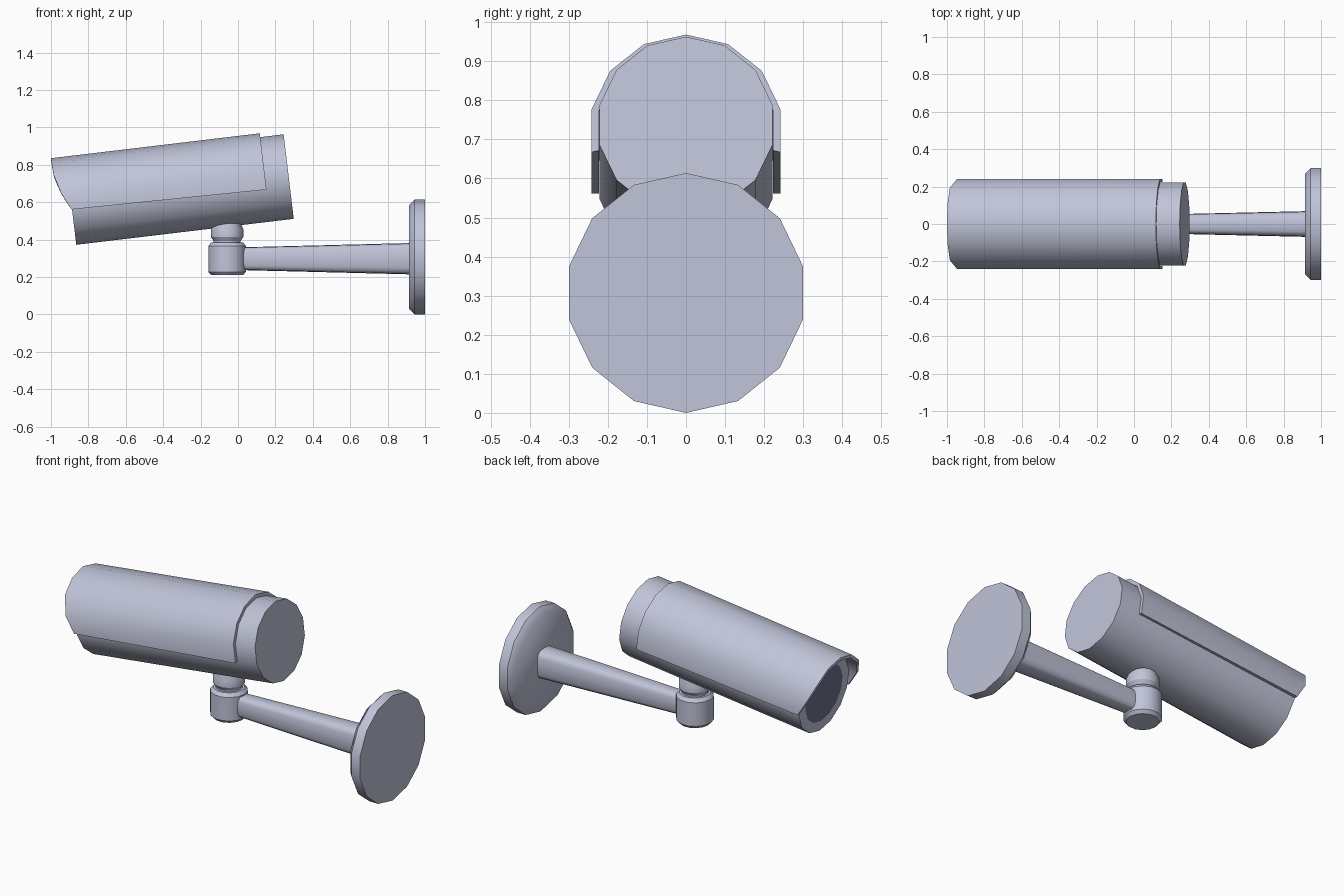
import bpy, bmesh, math
from mathutils import Vector

cube = bpy.data.objects.get("Cube")
if cube:
    bpy.data.objects.remove(cube, do_unlink=True)

SIDES = 14
STEP = 2 * math.pi / SIDES


def material(name, rgb):
    m = bpy.data.materials.new(name)
    m.use_nodes = True
    m.diffuse_color = (*rgb, 1)
    m.node_tree.nodes["Principled BSDF"].inputs["Base Color"].default_value = (*rgb, 1)
    return m


casing = material("casing grey", (0.53, 0.555, 0.69))
glass = material("dark lens glass", (0.15, 0.165, 0.27))


def loft(name, rings, mats, end_index=0, smooth=32):
    """Skin a list of equal point rings and cap both ends."""
    bm = bmesh.new()
    rows = [[bm.verts.new(p) for p in ring] for ring in rings]
    for a, b in zip(rows, rows[1:]):
        n = len(a)
        for i in range(n):
            j = (i + 1) % n
            bm.faces.new((a[i], a[j], b[j], b[i]))
    bm.faces.new(rows[0])
    bm.faces.new(rows[-1]).material_index = end_index
    bmesh.ops.recalc_face_normals(bm, faces=bm.faces[:])
    mesh = bpy.data.meshes.new(name)
    bm.to_mesh(mesh)
    bm.free()
    for m in mats:
        mesh.materials.append(m)
    obj = bpy.data.objects.new(name, mesh)
    bpy.context.collection.objects.link(obj)
    bpy.ops.object.select_all(action="DESELECT")
    obj.select_set(True)
    bpy.context.view_layer.objects.active = obj
    bpy.ops.object.shade_smooth_by_angle(angle=math.radians(smooth))


# Tilted frame of the housing: s runs along its axis, y across, v upward
TILT = math.radians(6.8)
AXIS = Vector((math.cos(TILT), 0, math.sin(TILT)))
UP = Vector((-math.sin(TILT), 0, math.cos(TILT)))
BACK = Vector((0.271, 0, 0.737))


def housing(s, y, v):
    return BACK + AXIS * s + UP * v + Vector((0, y, 0))


# Camera body with the lens inset in its front cap
FRONT = -1.171
body_rings = [[housing(s, r * math.sin(i * STEP), r * math.cos(i * STEP)) for i in range(SIDES)]
              for s, r in ((0, 0.2275), (FRONT, 0.2275), (FRONT, 0.17))]
loft("camera_body", body_rings, [casing, glass], end_index=1)

# Sunshade: an open shell around the top, its front edge swept back at the sides
front_edge = [-1.251, -1.25, -1.246, -1.218, -1.174]
shade_rings = []
for k in range(-4, 5):
    section = []
    for r, at_front in ((0.248, True), (0.248, False), (0.229, False), (0.229, True)):
        y, v = r * math.sin(k * STEP), r * math.cos(k * STEP)
        if abs(k) == 4 and at_front:
            v = -0.037
        section.append(housing(front_edge[abs(k)] if at_front else -0.126, y, v))
    shade_rings.append(section)
loft("sunshade", shade_rings, [casing])


# Swivel joint: lower socket and upper neck
def turned(name, profile):
    loft(name, [[(-0.058 + r * math.cos(i * STEP), r * math.sin(i * STEP), z) for i in range(SIDES)]
                for r, z in profile], [casing])


turned("swivel_socket", [(0.085, 0.21), (0.101, 0.228), (0.101, 0.365), (0.085, 0.385)])
turned("swivel_neck", [(0.072, 0.37), (0.072, 0.392), (0.087, 0.415), (0.087, 0.455),
                       (0.072, 0.49), (0.072, 0.56)])


# Tapered arm with a rounded rectangular section
def arm_ring(x, half_y, half_z):
    ring = []
    for i in range(16):
        c, s = math.cos(i * math.pi / 8), math.sin(i * math.pi / 8)
        ring.append((x, half_y * math.copysign(abs(c) ** 0.55, c),
                     0.298 + half_z * math.copysign(abs(s) ** 0.55, s)))
    return ring


loft("arm", [arm_ring(-0.02, 0.047, 0.06), arm_ring(0.93, 0.069, 0.084)], [casing], smooth=45)

# Wall plate whose chamfer blends softly into the inner face
loft("wall_plate", [[(x, r * math.sin(i * STEP), 0.307 + r * math.cos(i * STEP)) for i in range(SIDES)]
                    for x, r in ((0.914, 0.275), (0.944, 0.307), (1.0, 0.307))], [casing], smooth=45)
